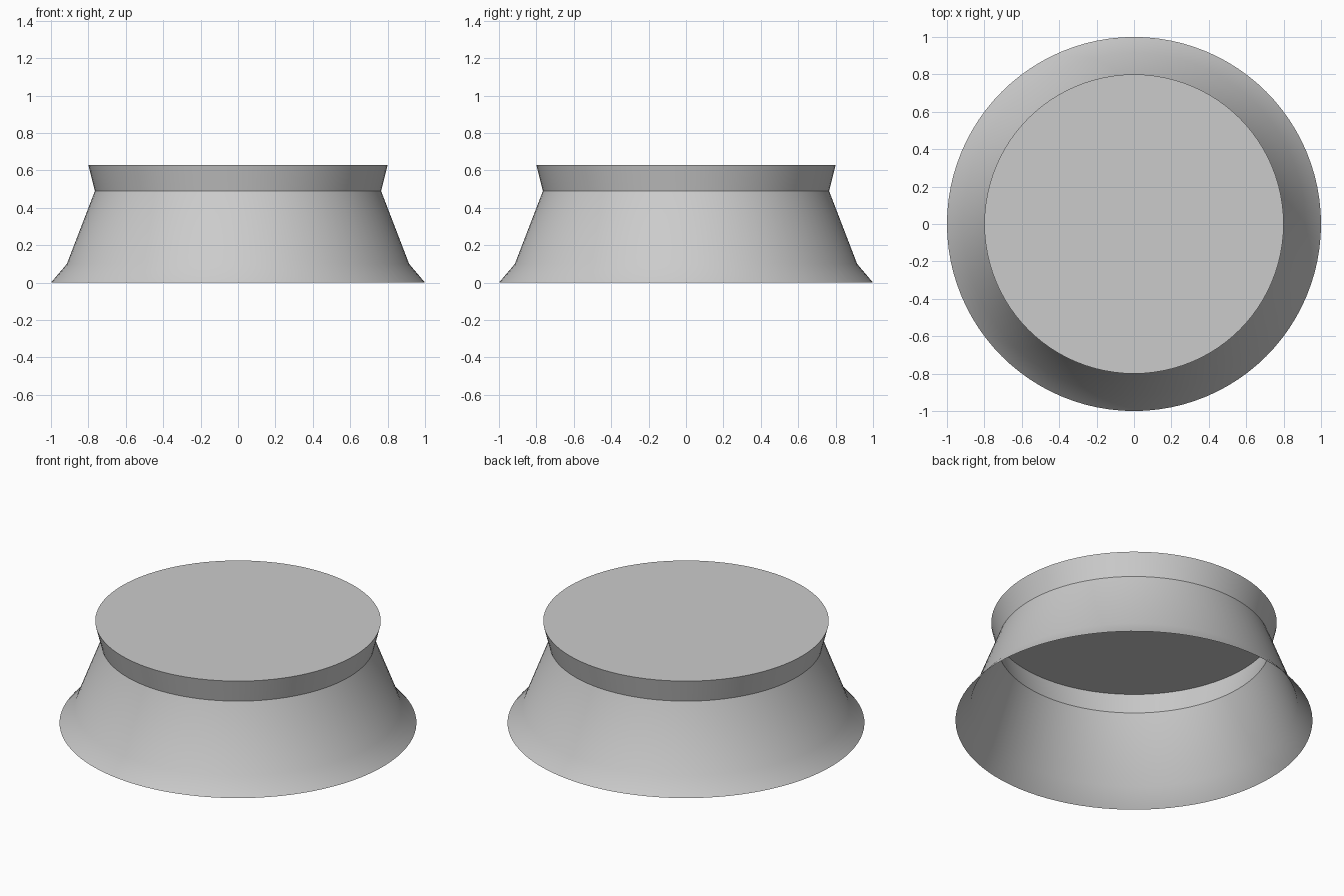
import bpy
import bmesh
import math

SEGMENTS = 96

default_cube = bpy.data.objects.get("Cube")
if default_cube:
    bpy.data.objects.remove(default_cube, do_unlink=True)

# Plain grey material
grey = bpy.data.materials.new("light_grey")
grey.use_nodes = True
colour = (0.6, 0.6, 0.6, 1.0)
grey.diffuse_color = colour
grey.node_tree.nodes["Principled BSDF"].inputs["Base Color"].default_value = colour

# Radius and height: flared foot, tapered wall, waist, flared rim
profile = [(1.0, 0.0), (0.915, 0.1), (0.765, 0.49), (0.8, 0.63)]

# Stack of rings bridged into a thin shell, open underneath
bm = bmesh.new()
rings = []
for radius, height in profile:
    ring = []
    for i in range(SEGMENTS):
        angle = math.tau * i / SEGMENTS
        ring.append(bm.verts.new((radius * math.cos(angle), radius * math.sin(angle), height)))
    rings.append(ring)

for low, high in zip(rings, rings[1:]):
    for i in range(SEGMENTS):
        j = (i + 1) % SEGMENTS
        bm.faces.new((low[i], low[j], high[j], high[i]))

# Flat lid
bm.faces.new(rings[-1])

mesh = bpy.data.meshes.new("round_pedestal")
bm.to_mesh(mesh)
bm.free()
mesh.materials.append(grey)

pedestal = bpy.data.objects.new("round_pedestal", mesh)
bpy.context.collection.objects.link(pedestal)

# Smooth round the sides, crisp at the waist and rim
bpy.ops.object.select_all(action="DESELECT")
pedestal.select_set(True)
bpy.context.view_layer.objects.active = pedestal
bpy.ops.object.shade_smooth_by_angle(angle=math.radians(30))
